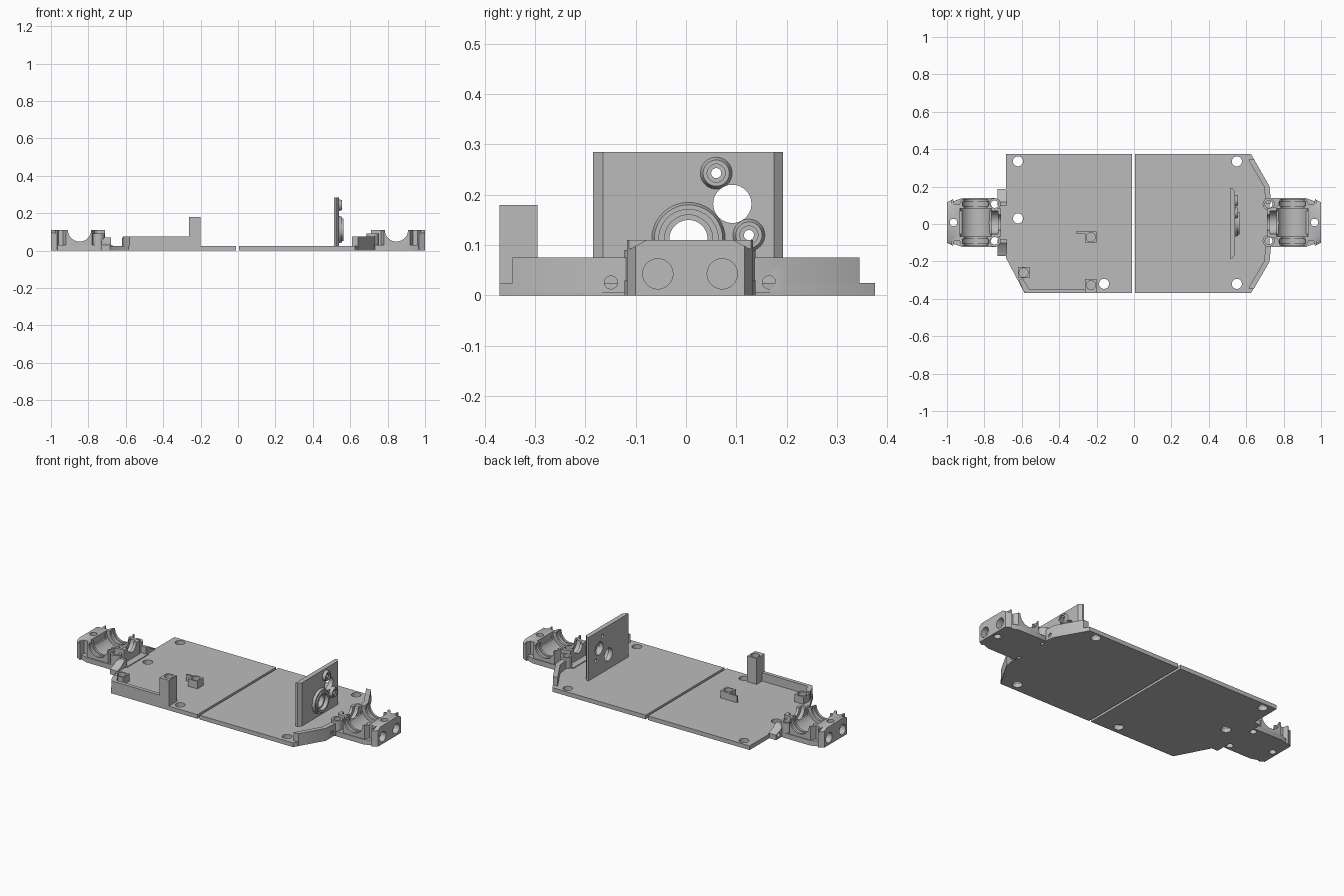
import bpy, bmesh, math
from mathutils import Matrix, Vector

if "Cube" in bpy.data.objects:
    bpy.data.objects.remove(bpy.data.objects["Cube"], do_unlink=True)

grey = bpy.data.materials.new("plain grey")
grey.use_nodes = True
grey.diffuse_color = (0.5, 0.5, 0.5, 1)
grey.node_tree.nodes["Principled BSDF"].inputs["Base Color"].default_value = (0.5, 0.5, 0.5, 1)


def finish(name, bm):
    bmesh.ops.recalc_face_normals(bm, faces=bm.faces)
    mesh = bpy.data.meshes.new(name)
    bm.to_mesh(mesh)
    bm.free()
    mesh.materials.append(grey)
    ob = bpy.data.objects.new(name, mesh)
    bpy.context.collection.objects.link(ob)
    return ob


def prism(name, outline, low, high, axis="z"):
    """Extrude an outline: (x, y) along z, or (y, z) along x."""
    bm = bmesh.new()
    place = (lambda a, b: (a, b, low)) if axis == "z" else (lambda a, b: (low, a, b))
    face = bm.faces.new([bm.verts.new(place(a, b)) for a, b in outline])
    new = bmesh.ops.extrude_face_region(bm, geom=[face])["geom"]
    step = Vector((0, 0, high - low)) if axis == "z" else Vector((high - low, 0, 0))
    bmesh.ops.translate(bm, vec=step, verts=[v for v in new if isinstance(v, bmesh.types.BMVert)])
    return finish(name, bm)


def box(name, x0, x1, y0, y1, z0, z1):
    return prism(name, [(x0, y0), (x1, y0), (x1, y1), (x0, y1)], z0, z1)


def rod(name, centre, radius, length, axis="z", tip=None):
    bm = bmesh.new()
    turn = {"x": Matrix.Rotation(math.pi / 2, 4, "Y"),
            "y": Matrix.Rotation(-math.pi / 2, 4, "X"), "z": Matrix()}[axis]
    bmesh.ops.create_cone(bm, cap_ends=True, segments=40, radius1=radius,
                          radius2=radius if tip is None else tip, depth=length,
                          matrix=Matrix.Translation(centre) @ turn)
    return finish(name, bm)


def combine(target, tools, operation):
    bpy.context.view_layer.objects.active = target
    for tool in tools:
        mod = target.modifiers.new("join", "BOOLEAN")
        mod.operation, mod.object, mod.solver = operation, tool, "EXACT"
        bpy.ops.object.modifier_apply(modifier=mod.name)
        bpy.data.objects.remove(tool, do_unlink=True)
    return target


def cut(target, *tools):
    return combine(target, tools, "DIFFERENCE")


def join(target, *tools):
    return combine(target, tools, "UNION")


def screw_hole(x, y, radius=0.027):
    return rod("cutter", (x, y, 0.05), radius, 0.3)


# Two floor plates with a narrow gap between them
THICK = 0.025
right_plate = prism("right_floor_plate", [
    (-0.685, 0.375), (-0.01, 0.375), (-0.01, -0.37), (-0.585, -0.37), (-0.685, -0.18)], 0, THICK)
cut(right_plate, *[screw_hole(x, y) for x, y in [(-0.62, 0.335), (-0.62, 0.03), (-0.16, -0.32)]])
left_plate = prism("left_floor_plate", [
    (0.005, 0.375), (0.625, 0.375), (0.725, 0.2), (0.725, -0.2), (0.625, -0.37), (0.005, -0.37)],
    0, THICK)
cut(left_plate, *[screw_hole(0.55, y) for y in (0.335, -0.32)])

# Gearbox housings at both ends
MID = 0.008
AXLE_X, AXLE_Z = 0.847, 0.11


def gearbox(name, side, boss_x):
    def sym(half):
        pts = [(side * x, MID + w) for x, w in half]
        return pts + [(x, 2 * MID - y) for x, y in reversed(pts)]

    ob = prism(name, sym([(0.71, 0.075), (0.765, 0.085), (0.78, 0.125), (0.92, 0.125),
                          (0.935, 0.095), (0.96, 0.095), (0.968, 0.125), (1, 0.108)]), 0, AXLE_Z)
    join(ob, prism("base", sym([(0.67, 0.1), (0.74, 0.13), (0.92, 0.13), (0.99, 0.105)]), 0, 0.03))
    for y in (MID + 0.098, MID - 0.098):
        join(ob, rod("boss", (side * boss_x, y, 0.045), 0.032, 0.09))
    # Axle cradle, inner bowl and pinion seats
    cx = side * AXLE_X
    cut(ob, rod("cutter", (cx, 0, AXLE_Z), 0.062, 0.5, "y"),
        rod("cutter", (cx, MID, AXLE_Z), 0.084, 0.15, "y"),
        box("cutter", cx - 0.084, cx + 0.084, MID - 0.062, MID + 0.062, 0.07, 0.2),
        rod("cutter", (side * 0.72, MID, AXLE_Z), 0.042, 0.15, "x"),
        rod("cutter", (side * 0.745, MID, AXLE_Z), 0.062, 0.035, "x"))
    for s in (1, -1):
        cut(ob, rod("cutter", (cx, MID + s * 0.1, AXLE_Z), 0.07, 0.024, "y"),
            screw_hole(side * boss_x, MID + s * 0.098, 0.02),
            rod("cutter", (side, MID + s * 0.064, 0.043), 0.03, 0.07, "x"))
        # Sloped upper corner of the end face
        corner = [(MID + s * 0.078, 0.115), (MID + s * 0.15, 0.115), (MID + s * 0.15, 0.075)]
        cut(ob, prism("cutter", corner, side * 0.975, side * 1.02, "x"))
    cut(ob, screw_hole(side * 0.965, MID, 0.02))
    return ob


gearbox("left_gearbox", 1, 0.72)
gearbox("right_gearbox", -1, 0.745)

# Corner guard walls on the left plate
for s, label in ((1, "rear"), (-1, "front")):
    wall = prism(label + "_guard_wall", [(x, s * y) for x, y in [
        (0.61, 0.345), (0.642, 0.345), (0.725, 0.2), (0.733, 0.11), (0.705, 0.11),
        (0.695, 0.2)]], 0.005, 0.075)
    cut(wall, rod("cutter", (0.735, MID + s * 0.157, 0.026), 0.013, 0.03, "x"))
    # Ears beside the gearbox on the right plate
    ear = prism(label + "_ear", [(MID + s * y, z) for y, z in [
        (0.09, 0), (0.18, 0), (0.18, 0.03), (0.14, 0.045), (0.11, 0.07), (0.09, 0.07)]],
        -0.73, -0.68, "x")
    cut(ear, rod("cutter", (-0.73, MID + s * 0.157, 0.024), 0.013, 0.05, "x"))

# Upright motor plate with tapered sides
motor_plate = prism("motor_plate", [
    (0.512, -0.185), (0.512, 0.193), (0.524, 0.193), (0.54, 0.175), (0.54, -0.165),
    (0.524, -0.185)], 0.01, 0.285)
FACE = 0.54
join(motor_plate, rod("ring", (FACE + 0.003, 0.005, 0.112), 0.076, 0.024, "x", 0.068),
     rod("ring", (FACE + 0.008, 0.005, 0.112), 0.06, 0.03, "x"))
small_bosses = [(0.06, 0.243), (0.125, 0.12)]
for y, z in small_bosses:
    join(motor_plate, rod("boss", (FACE + 0.005, y, z), 0.034, 0.024, "x", 0.026))
cut(motor_plate, rod("cutter", (FACE, 0.005, 0.112), 0.038, 0.2, "x"),
    rod("cutter", (FACE + 0.015, 0.005, 0.112), 0.048, 0.03, "x"),
    rod("cutter", (FACE, 0.092, 0.182), 0.038, 0.2, "x"))
for y, z in small_bosses:
    cut(motor_plate, rod("cutter", (FACE, y, z), 0.01, 0.2, "x"),
        rod("cutter", (FACE + 0.02, y, z), 0.018, 0.02, "x"))

# Side wall, tower and mounting posts on the right plate
prism("side_wall", [(-0.595, -0.35), (-0.58, -0.37), (-0.25, -0.37), (-0.25, -0.348),
                    (-0.56, -0.348), (-0.595, -0.29), (-0.615, -0.3)], 0.005, 0.075)
tower = box("tower_post", -0.262, -0.2, -0.37, -0.295, 0.005, 0.18)
cut(tower, rod("cutter", (-0.23, -0.327, 0.18), 0.024, 0.06))
corner_post = box("corner_post", -0.62, -0.56, -0.29, -0.23, 0.01, 0.07)
cut(corner_post, rod("cutter", (-0.59, -0.26, 0.07), 0.024, 0.06))
inner_post = box("inner_post", -0.262, -0.2, -0.1, -0.04, 0.01, 0.07)
cut(inner_post, rod("cutter", (-0.231, -0.07, 0.07), 0.024, 0.06))
box("inner_post_rib", -0.31, -0.255, -0.05, -0.04, 0.01, 0.065)

# Smooth the round surfaces, keep the edges crisp
for ob in bpy.context.scene.objects:
    ob.select_set(ob.type == "MESH")
bpy.context.view_layer.objects.active = left_plate
bpy.ops.object.shade_smooth_by_angle(angle=math.radians(30))
